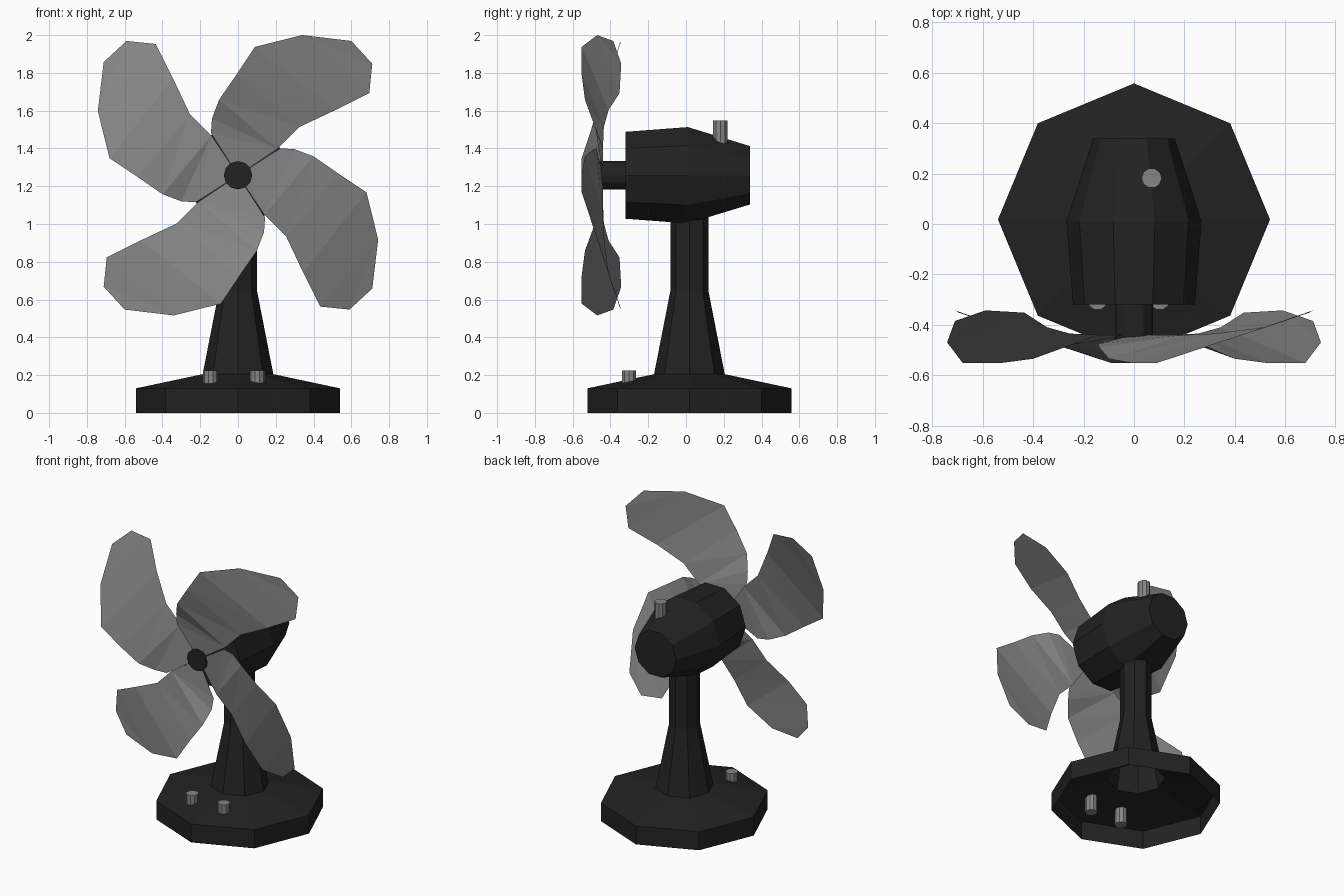
import bpy, bmesh, math
from mathutils import Matrix, Vector

if "Cube" in bpy.data.objects:
    bpy.data.objects.remove(bpy.data.objects["Cube"])

HUB = Vector((0, 0, 1.258))


def material(name, v):
    m = bpy.data.materials.new(name)
    m.diffuse_color = (v, v, v, 1)
    m.use_nodes = True
    m.node_tree.nodes["Principled BSDF"].inputs["Base Color"].default_value = m.diffuse_color
    return m


BLACK = material("black plastic", 0.016)
GREY = material("grey plastic", 0.24)


def finish(name, bm, mat):
    me = bpy.data.meshes.new(name)
    bm.to_mesh(me)
    bm.free()
    me.materials.append(mat)
    ob = bpy.data.objects.new(name, me)
    bpy.context.collection.objects.link(ob)
    return ob


def lathe(name, profile, sides, mat, matrix, caps=True):
    """Rings of (radius, height) about local z, moved into place by matrix."""
    bm = bmesh.new()
    rings = []
    for r, h in profile:
        rings.append([bm.verts.new((r * math.cos(2 * math.pi * i / sides),
                                    r * math.sin(2 * math.pi * i / sides), h))
                      for i in range(sides)])
    for lo, hi in zip(rings, rings[1:]):
        for i in range(sides):
            j = (i + 1) % sides
            bm.faces.new((lo[i], lo[j], hi[j], hi[i]))
    if caps:
        bm.faces.new(rings[0][::-1])
        bm.faces.new(rings[-1])
    bm.transform(matrix)
    return finish(name, bm, mat)


# Hollow octagonal base running up into the stem
lathe("base_and_stem",
      [(0.54, 0), (0.54, 0.13), (0.187, 0.205), (0.1, 0.65), (0.1, 1.06)],
      8, BLACK, Matrix.Translation((0, 0.018, 0)), caps=False)

# Motor housing and shaft, local z pointing to the front (-y)
forward = Matrix.Translation(HUB) @ Matrix.Rotation(math.pi / 2, 4, 'X')
lathe("motor_housing", [(0.162, -0.34), (0.268, -0.01), (0.242, 0.32)], 10, BLACK, forward)
lathe("shaft", [(0.075, 0.30), (0.075, 0.46)], 12, BLACK, forward)

# Knobs: two on the base, one on the motor
for name, x, y, top in (("left_knob", -0.145, -0.302, 0.225),
                        ("right_knob", 0.102, -0.302, 0.225),
                        ("motor_knob", 0.07, 0.182, 1.548)):
    lathe(name, [(0.04, -0.165), (0.04, 0)], 10, GREY, Matrix.Translation((x, y, top)))

# Blade edges as (x, z from hub, y): leading edge, trailing edge, tip
LEAD = [(-0.143, 0.223, -0.475), (-0.138, 0.30, -0.49), (-0.10, 0.40, -0.535),
        (-0.01, 0.53, -0.552), (0.09, 0.68, -0.552), (0.34, 0.742, -0.47)]
TRAIL = [(0, 0, -0.44), (0.21, 0.14, -0.44), (0.324, 0.255, -0.435),
         (0.515, 0.345, -0.41), (0.695, 0.435, -0.352), (0.711, 0.59, -0.343)]
TIP = (0.60, 0.711, -0.385)

# Four twisted blades around the hub
for k in range(4):
    bm = bmesh.new()
    lead, trail = ([bm.verts.new((x, y, z)) for x, z, y in e] for e in (LEAD, TRAIL))
    tip = bm.verts.new((TIP[0], TIP[2], TIP[1]))
    bm.faces.new((trail[0], trail[1], lead[0]))
    bm.faces.new((lead[0], trail[1], lead[1]))
    for i in range(1, 5):
        bm.faces.new((lead[i], trail[i], trail[i + 1], lead[i + 1]))
    bm.faces.new((lead[5], trail[5], tip))
    bmesh.ops.triangulate(bm, faces=bm.faces[:])
    bm.transform(Matrix.Translation(HUB) @ Matrix.Rotation(k * math.pi / 2, 4, 'Y'))
    finish(f"blade_{k + 1}", bm, GREY)
